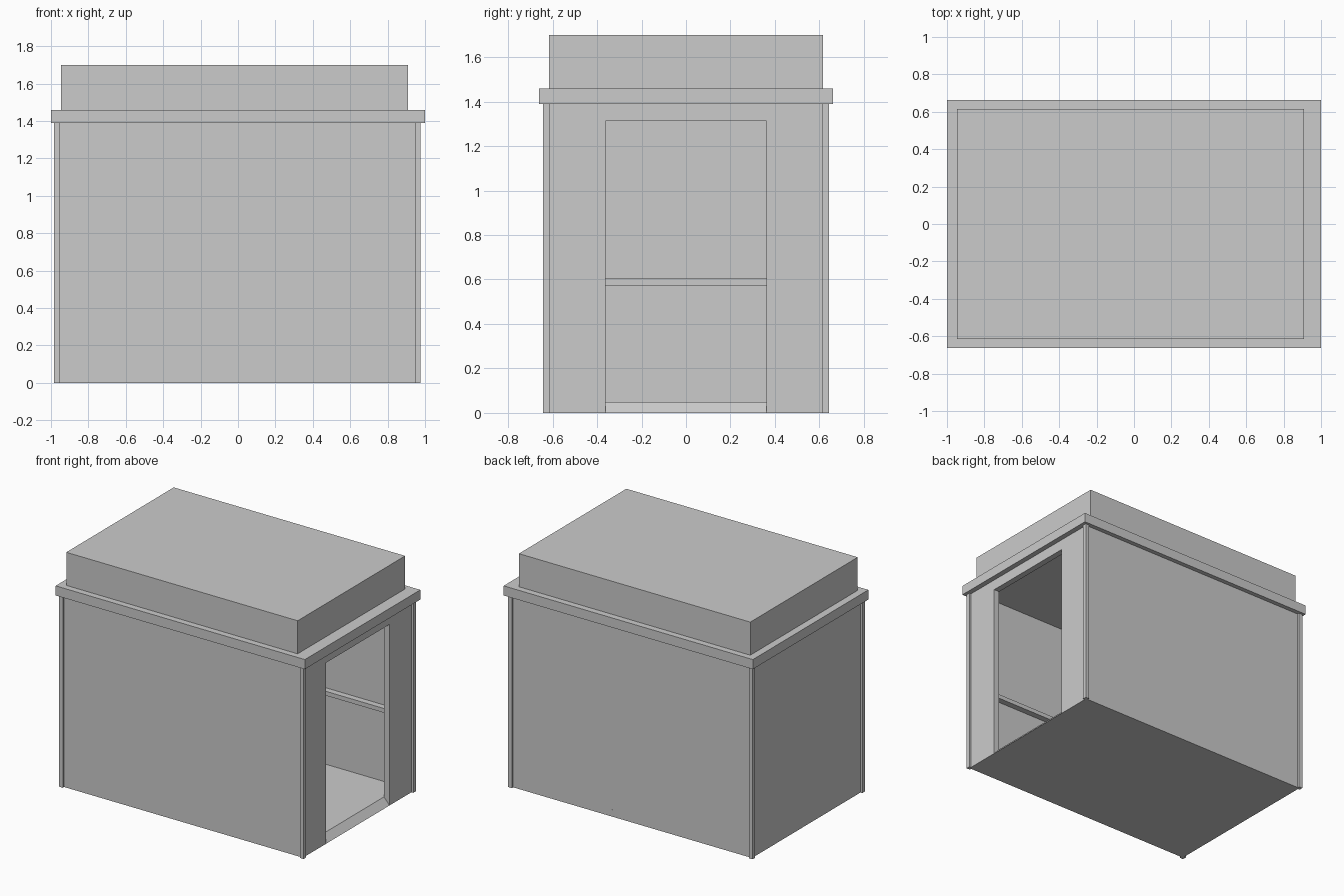
import bpy
import bmesh

old = bpy.data.objects.get("Cube")
if old:
    bpy.data.objects.remove(old, do_unlink=True)

# Single plain grey for the whole building
GREY = (0.6, 0.6, 0.6, 1)
grey = bpy.data.materials.new("plain_grey")
grey.use_nodes = True
grey.diffuse_color = GREY
grey.node_tree.nodes["Principled BSDF"].inputs["Base Color"].default_value = GREY


def finish(name, bm):
    bmesh.ops.recalc_face_normals(bm, faces=bm.faces)
    mesh = bpy.data.meshes.new(name)
    bm.to_mesh(mesh)
    bm.free()
    mesh.materials.append(grey)
    obj = bpy.data.objects.new(name, mesh)
    bpy.context.collection.objects.link(obj)
    return obj


def box(name, x, y, z):
    """Box from (low, high) ranges."""
    bm = bmesh.new()
    bmesh.ops.create_cube(bm, size=1)
    for v in bm.verts:
        v.co = [r[0] if c < 0 else r[1] for c, r in zip(v.co, (x, y, z))]
    return finish(name, bm)


def prism(name, profile, y):
    """Extrude an (x, z) profile along y."""
    bm = bmesh.new()
    face = bm.faces.new([bm.verts.new((px, y[0], pz)) for px, pz in profile])
    grown = bmesh.ops.extrude_face_region(bm, geom=[face])["geom"]
    moved = [g for g in grown if isinstance(g, bmesh.types.BMVert)]
    bmesh.ops.translate(bm, verts=moved, vec=(0, y[1] - y[0], 0))
    return finish(name, bm)


# Main dimensions
X0, X1, Y = -0.985, 0.977, 0.644      # outside of the corner posts
POST, REVEAL = 0.03, 0.015            # post width, wall setback
WX0, WX1, WY = X0 + REVEAL, X1 - REVEAL, Y - REVEAL
IX0, IX1, IY = -0.90, 0.917, 0.56     # interior faces
FLOOR, CEILING, TOP = 0.05, 1.37, 1.39
DOOR, DOOR_TOP = 0.363, 1.313

# Floor, ceiling and roof
box("floor", (WX0, IX1), (-WY, WY), (0, FLOOR))
box("ceiling", (WX0, WX1), (-WY, WY), (CEILING, TOP))
box("cornice", (-1, 1), (-0.662, 0.662), (TOP, 1.46))
box("roof_block", (-0.947, 0.91), (-0.616, 0.616), (1.46, 1.70))

# Closed end wall and the header over the doorway
box("end_wall", (WX0, IX0), (-WY, WY), (0, CEILING))
box("door_header", (IX1, WX1), (-DOOR, DOOR), (DOOR_TOP, CEILING))

# Sloping threshold in the doorway
prism("threshold", [(IX1, 0), (WX1, 0), (IX1, FLOOR)], (-DOOR, DOOR))

# Parts mirrored front to back: walls, door piers, ledges, corner posts
for side, s in (("front", -1), ("back", 1)):
    def span(a, b):
        return tuple(sorted((s * a, s * b)))
    box(side + "_wall", (IX0, IX1), span(IY, WY), (0, CEILING))
    box(side + "_door_pier", (IX1, WX1), span(DOOR, WY), (0, CEILING))
    box(side + "_ledge", (IX0, IX1), span(IY - 0.045, IY), (0.574, 0.605))
    box(side + "_right_post", (X0, X0 + POST), span(Y - POST, Y), (0, TOP))
    box(side + "_left_post", (X1 - POST, X1), span(Y - POST, Y), (0, TOP))

# Ledge across the closed end
box("end_ledge", (IX0, IX0 + 0.045), (-IY, IY), (0.574, 0.605))
